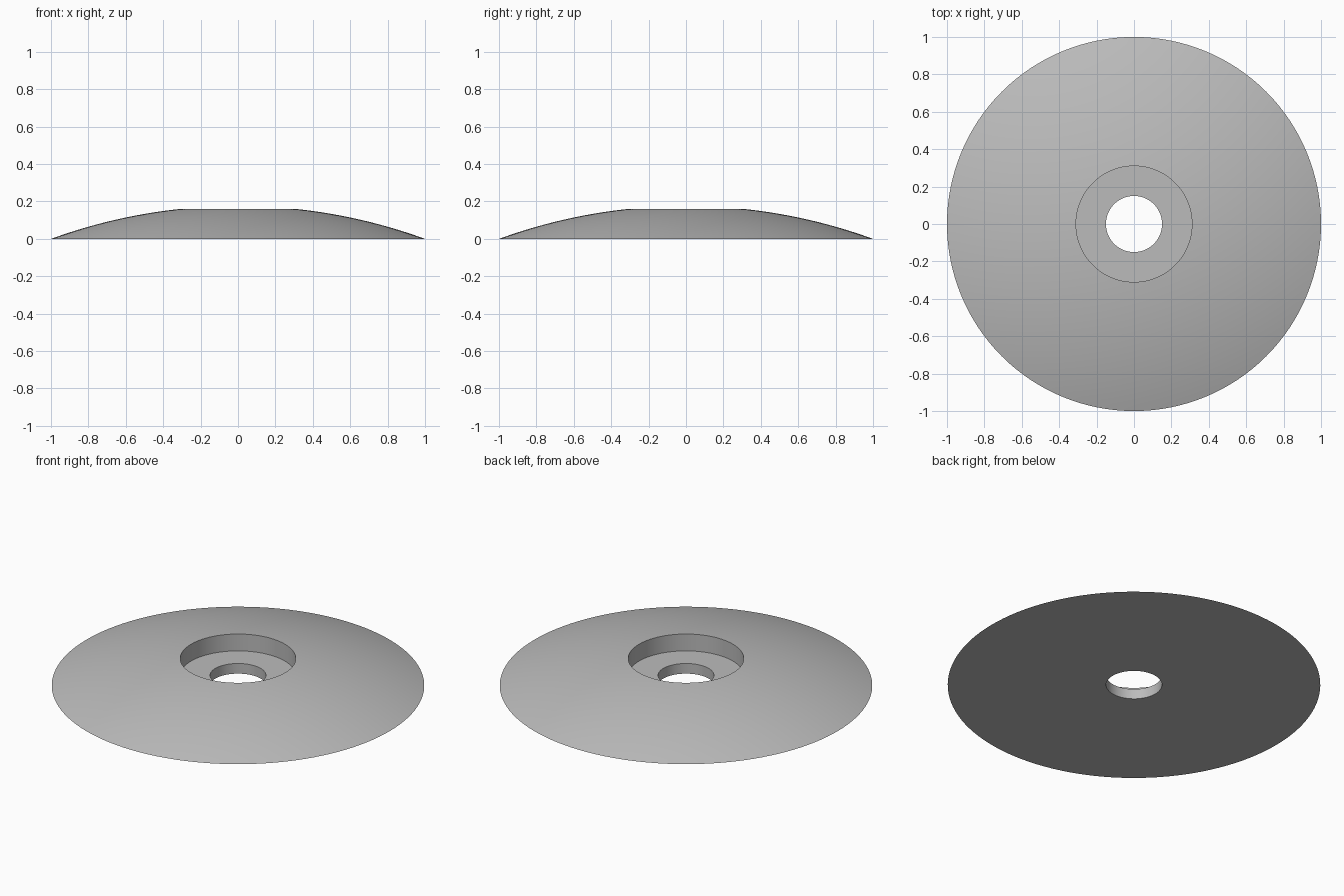
import bpy
import bmesh
from math import sqrt, radians, tau

cube = bpy.data.objects.get("Cube")
if cube:
    bpy.data.objects.remove(cube, do_unlink=True)

SEGMENTS = 128
DOME_STEPS = 20
RIM_R, BORE_R, HOLE_R = 1.0, 0.31, 0.15
TOP_Z, FLOOR_Z = 0.16, 0.06

# Plain grey material
grey = bpy.data.materials.new("plain_grey")
grey.use_nodes = True
colour = (0.5, 0.5, 0.5, 1)
grey.diffuse_color = colour
grey.node_tree.nodes["Principled BSDF"].inputs["Base Color"].default_value = colour

# Spherical cap passing through the outer rim and the recess edge
drop = (RIM_R**2 - BORE_R**2 - TOP_Z**2) / (2 * TOP_Z)
sphere_r = sqrt(RIM_R**2 + drop**2)


def dome_point(i):
    r = RIM_R + (BORE_R - RIM_R) * i / DOME_STEPS
    return r, sqrt(sphere_r**2 - r**2) - drop


# Closed cross-section: flat base, dome, recess wall, recess floor, through hole
profile = [(HOLE_R, 0)] + [dome_point(i) for i in range(DOME_STEPS + 1)]
profile += [(BORE_R, FLOOR_Z), (HOLE_R, FLOOR_Z)]

# Spin the cross-section around the vertical axis
bm = bmesh.new()
verts = [bm.verts.new((r, 0, z)) for r, z in profile]
edges = [bm.edges.new((a, b)) for a, b in zip(verts, verts[1:] + verts[:1])]
bmesh.ops.spin(bm, geom=verts + edges, cent=(0, 0, 0), axis=(0, 0, 1),
               angle=tau, steps=SEGMENTS, use_merge=True)
bmesh.ops.remove_doubles(bm, verts=bm.verts[:], dist=0.0001)
bmesh.ops.recalc_face_normals(bm, faces=bm.faces[:])

mesh = bpy.data.meshes.new("domed_disc")
bm.to_mesh(mesh)
bm.free()
mesh.materials.append(grey)
disc = bpy.data.objects.new("domed_disc", mesh)
bpy.context.collection.objects.link(disc)

# Smooth dome and walls, sharp rims
bpy.ops.object.select_all(action="DESELECT")
disc.select_set(True)
bpy.context.view_layer.objects.active = disc
bpy.ops.object.shade_smooth_by_angle(angle=radians(15))
